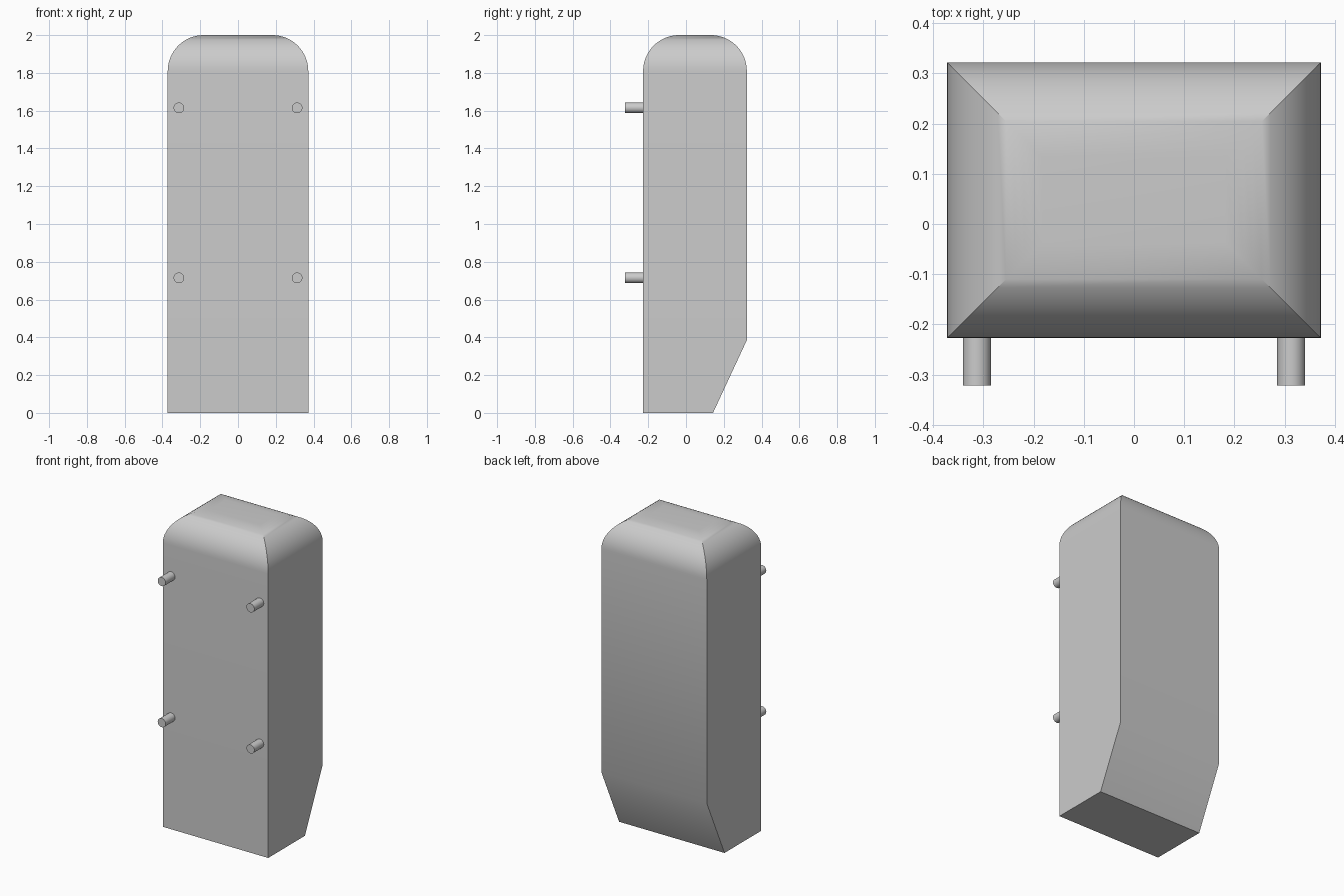
import bpy, bmesh, math

cube = bpy.data.objects.get("Cube")
if cube:
    bpy.data.objects.remove(cube, do_unlink=True)

HALF_W, FRONT, BACK, FOOT = 0.372, -0.227, 0.322, 0.143
TOP, BEND, R, STEPS = 2.0, 0.385, 0.19, 16

grey = bpy.data.materials.new("plain grey")
grey.use_nodes = True
colour = (0.6, 0.6, 0.6, 1)
grey.diffuse_color = colour
grey.node_tree.nodes["Principled BSDF"].inputs["Base Color"].default_value = colour


def finish(obj):
    obj.data.materials.append(grey)
    bpy.ops.object.select_all(action="DESELECT")
    obj.select_set(True)
    bpy.context.view_layer.objects.active = obj
    bpy.ops.object.shade_smooth_by_angle(angle=math.radians(30))


# Body: stacked rectangular rings, slanted lower back, mitred rounded top
levels = [(0, 0, FOOT), (0, BEND, BACK)]
for i in range(STEPS + 1):
    a = math.pi / 2 * i / STEPS
    inset = R * (1 - math.cos(a))
    levels.append((inset, TOP - R + R * math.sin(a), BACK - inset))

bm = bmesh.new()
rings = []
for inset, z, back in levels:
    w, front = HALF_W - inset, FRONT + inset
    corners = [(-w, front), (w, front), (w, back), (-w, back)]
    rings.append([bm.verts.new((x, y, z)) for x, y in corners])
for low, high in zip(rings, rings[1:]):
    for k in range(4):
        n = (k + 1) % 4
        bm.faces.new((low[k], low[n], high[n], high[k]))
bm.faces.new(rings[0][::-1])
bm.faces.new(rings[-1])
bmesh.ops.recalc_face_normals(bm, faces=bm.faces)
mesh = bpy.data.meshes.new("body")
bm.to_mesh(mesh)
bm.free()
body = bpy.data.objects.new("body", mesh)
bpy.context.collection.objects.link(body)
finish(body)

# Four mounting pegs on the front
PEG_END = -0.322
for level, z in (("upper", 1.615), ("lower", 0.715)):
    for side, x in (("left", 0.313), ("right", -0.313)):
        bpy.ops.mesh.primitive_cylinder_add(
            vertices=32, radius=0.028, depth=FRONT - PEG_END + 0.01,
            location=(x, (FRONT + PEG_END + 0.01) / 2, z),
            rotation=(math.pi / 2, 0, 0))
        peg = bpy.context.object
        peg.name = f"{level}_{side}_peg"
        finish(peg)
